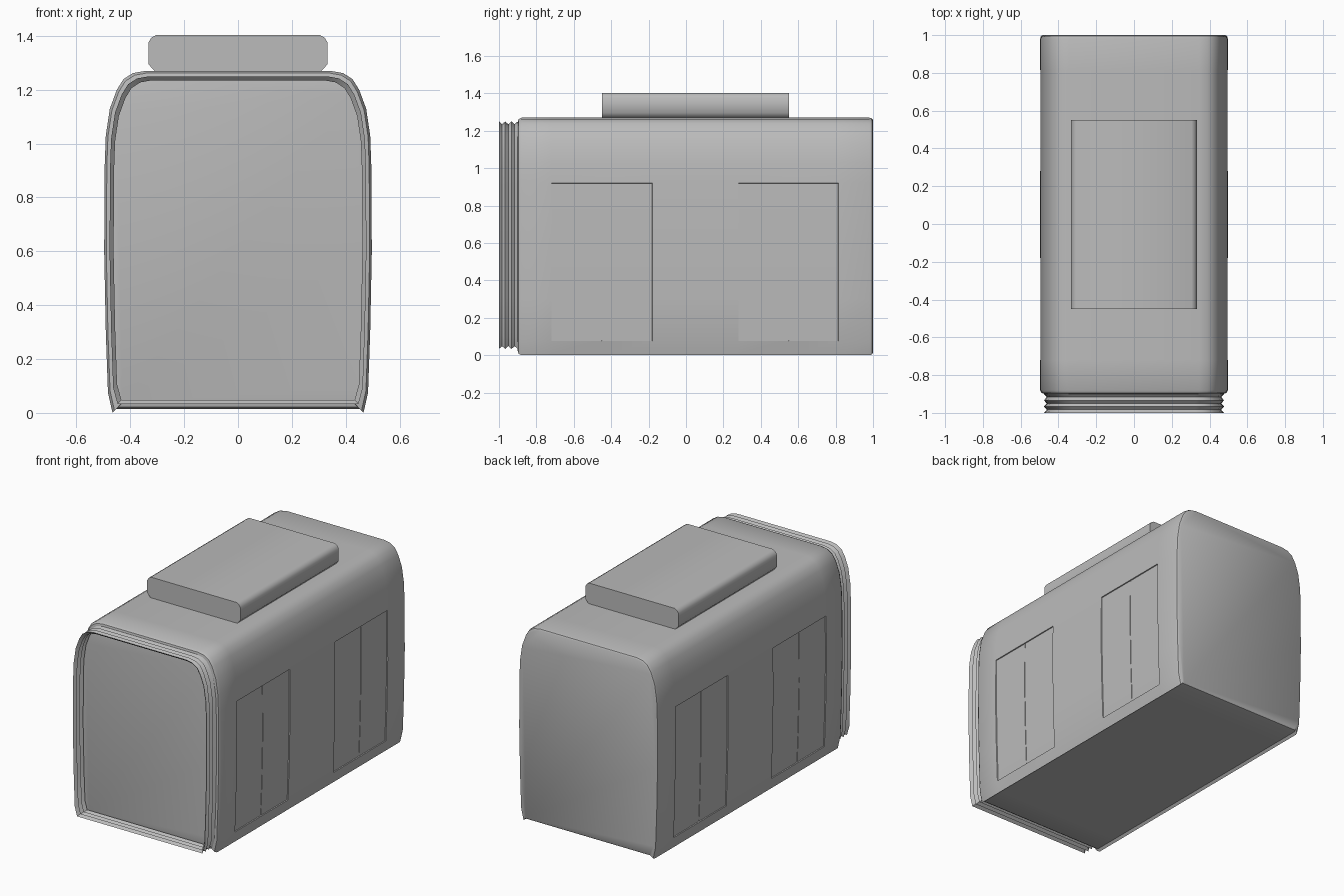
import bpy
import bmesh

cube = bpy.data.objects.get("Cube")
if cube:
    bpy.data.objects.remove(cube, do_unlink=True)

grey = bpy.data.materials.new("plain_grey")
grey.use_nodes = True
GREY = (0.5, 0.5, 0.5, 1)
grey.diffuse_color = GREY
grey.node_tree.nodes["Principled BSDF"].inputs["Base Color"].default_value = GREY

MID_Z, HALF_W, HALF_H = 0.635, 0.497, 0.635
FLOOR_Z = 0.014
DOOR_BOTTOM, DOOR_TOP = 0.075, 0.92
# each door: first edge, seam, last edge along the car
DOORS = [(-0.72, -0.45, -0.18), (0.28, 0.55, 0.815)]
SEAM = 0.002

# half cross-section of the car, floor to roof
half = [(0.452, FLOOR_Z), (0.466, 0), (0.483, DOOR_BOTTOM), (0.491, 0.3),
        (HALF_W, 0.6), (0.495, DOOR_TOP), (0.491, 1.03), (0.476, 1.13),
        (0.45, 1.2), (0.425, 1.24), (0.39, 1.262), (0.345, 1.27)]


def mirrored(points):
    return points + [(-x, z) for x, z in reversed(points)]


def shrink(points, d):
    """Pull a cross-section in by about d on every side."""
    return [(x * (HALF_W - d) / HALF_W, MID_Z + (z - MID_Z) * (HALF_H - d) / HALF_H)
            for x, z in points]


def loft(sections, caps=True):
    """Skin (y, cross-section) pairs into a tube along y."""
    bm = bmesh.new()
    rings = [[bm.verts.new((x, y, z)) for x, z in pts] for y, pts in sections]
    for a, b in zip(rings, rings[1:]):
        for i in range(len(a)):
            j = (i + 1) % len(a)
            bm.faces.new((a[i], a[j], b[j], b[i]))
    if caps:
        bm.faces.new(rings[0])
        bm.faces.new(rings[-1])
    bmesh.ops.recalc_face_normals(bm, faces=bm.faces)
    return bm


def finish(name, bm, angle):
    mesh = bpy.data.meshes.new(name)
    bm.to_mesh(mesh)
    bm.free()
    mesh.materials.append(grey)
    obj = bpy.data.objects.new(name, mesh)
    bpy.context.collection.objects.link(obj)
    bpy.ops.object.select_all(action="DESELECT")
    obj.select_set(True)
    bpy.context.view_layer.objects.active = obj
    bpy.ops.object.shade_smooth_by_angle(angle=angle)
    return obj


# Car body: rounded ends, with section cuts at every door edge and seam
profile = mirrored(half)
stations = [(-0.9, 0.025), (-0.895, 0.008), (-0.88, 0)]
for start, seam, end in DOORS:
    stations += [(y, 0) for y in (start, seam - SEAM, seam + SEAM, end)]
stations += [(0.98, 0), (0.994, 0.004), (1, 0.013)]
body = loft([(y, shrink(profile, d)) for y, d in stations])


def side_faces(y0, y1):
    """Wall faces on both sides lying inside a door rectangle."""
    found = []
    for f in body.faces:
        c = f.calc_center_median()
        if y0 < c.y < y1 and DOOR_BOTTOM < c.z < DOOR_TOP and abs(f.normal.x) > 0.9:
            found.append(f)
    return found


# Sunken doors, then a narrow groove between the two leaves
for start, seam, end in DOORS:
    bmesh.ops.inset_region(body, faces=side_faces(start, end), thickness=0.002, depth=-0.006)
    body.normal_update()
    bmesh.ops.inset_region(body, faces=side_faces(seam - SEAM, seam + SEAM),
                           thickness=0.0005, depth=-0.006)
    body.normal_update()
finish("car_body", body, 0.6)

# Open pleated gangway on the front end
gangway = mirrored([(x, max(z, FLOOR_Z)) for x, z in half])
PLEATS = 6
folds = [(-1 + 0.1 * i / PLEATS, shrink(gangway, 0.035 if i % 2 else 0.02))
         for i in range(PLEATS + 1)]
finish("gangway_bellows", loft(folds, caps=False), 0.6)

# Roof equipment box with bevelled long edges
box = mirrored([(0.305, 1.265), (0.333, 1.295), (0.333, 1.375), (0.322, 1.393), (0.305, 1.403)])
finish("roof_unit", loft([(-0.45, box), (0.55, box)]), 0.9)
